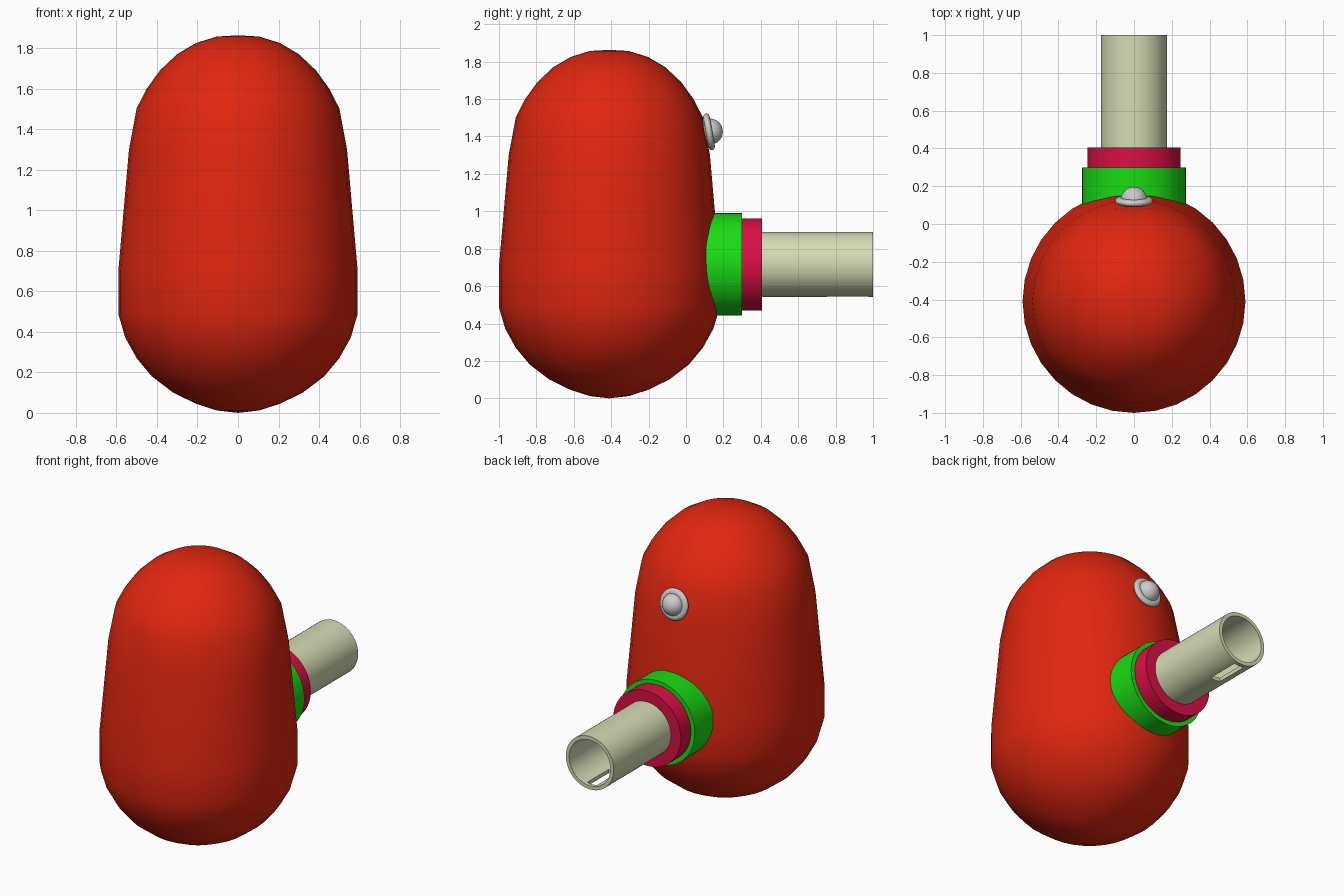
import bpy, bmesh
from math import radians, cos, sin, pi
from mathutils import Matrix

if "Cube" in bpy.data.objects:
    bpy.data.objects.remove(bpy.data.objects["Cube"])


def material(name, color):
    m = bpy.data.materials.new(name)
    m.diffuse_color = (*color, 1)
    m.use_nodes = True
    m.node_tree.nodes["Principled BSDF"].inputs["Base Color"].default_value = m.diffuse_color
    return m


def lathe(name, profile, matrix, mat=None, segments=64, closed=False):
    """Revolve (radius, height) points about local z, then place with matrix."""
    bm = bmesh.new()
    verts = [bm.verts.new((r, 0, h)) for r, h in profile]
    pairs = list(zip(verts, verts[1:]))
    if closed:
        pairs.append((verts[-1], verts[0]))
    edges = [bm.edges.new(p) for p in pairs]
    bmesh.ops.spin(bm, geom=verts + edges, cent=(0, 0, 0), axis=(0, 0, 1),
                   angle=2 * pi, steps=segments, use_merge=True)
    bmesh.ops.remove_doubles(bm, verts=bm.verts, dist=1e-5)
    bmesh.ops.recalc_face_normals(bm, faces=bm.faces)
    mesh = bpy.data.meshes.new(name)
    bm.to_mesh(mesh)
    bm.free()
    ob = bpy.data.objects.new(name, mesh)
    bpy.context.collection.objects.link(ob)
    ob.matrix_world = matrix
    if mat:
        mesh.materials.append(mat)
    bpy.ops.object.select_all(action='DESELECT')
    ob.select_set(True)
    bpy.context.view_layer.objects.active = ob
    bpy.ops.object.shade_smooth_by_angle(angle=radians(35))
    return ob


red = material("red", (0.75, 0.02, 0.005))
green = material("green", (0.01, 0.72, 0.007))
crimson = material("crimson", (0.7, 0.005, 0.06))
cream = material("cream", (0.66, 0.71, 0.46))

# Rounded tapering body
body_profile = [(0, 0), (.104, .012), (.207, .045), (.32, .10), (.425, .18),
                (.50, .27), (.557, .373), (.59, .487), (.59, .706),
                (.538, 1.30), (.50, 1.503), (.45, 1.60), (.385, 1.69),
                (.30, 1.77), (.207, 1.825), (.104, 1.857), (0, 1.863)]
lathe("body", body_profile, Matrix.Translation((0, -.41, 0)), red, 32)

# Spout assembly: local z points along +y
spout = Matrix.Translation((0, 0, .716)) @ Matrix.Rotation(-pi / 2, 4, 'X')
lathe("spout_collar", [(0, 0), (.274, 0), (.274, .30), (0, .30)], spout, green)
lathe("spout_ring", [(0, .28), (.246, .28), (.246, .405), (0, .405)], spout, crimson)
pipe = lathe("spout_pipe", [(.174, .39), (.174, 1), (.15, 1), (.15, .39)],
             spout, cream, closed=True)

# Slot in the underside of the pipe
bpy.ops.mesh.primitive_cube_add(size=1, location=(0, .865, .55))
slot = bpy.context.object
slot.name = "slot_cutter"
slot.scale = (.07, .22, .16)
slot.hide_render = True
slot.hide_set(True)
cut = pipe.modifiers.new("slot", 'BOOLEAN')
cut.operation = 'DIFFERENCE'
cut.solver = 'EXACT'
cut.object = slot

# Button on the upper back, square to the sloping wall
button = Matrix.Translation((0, .123, 1.425)) @ Matrix.Rotation(radians(-90 + 10), 4, 'X')
ring = [(.075 + .025 * cos(a), .018 * sin(a))
        for a in (2 * pi * i / 16 for i in range(16))]
lathe("button_ring", ring, button, segments=48, closed=True)
ball = [(.07 * sin(pi * i / 16), .004 - .07 * cos(pi * i / 16)) for i in range(17)]
lathe("button_ball", ball, button, segments=32)
